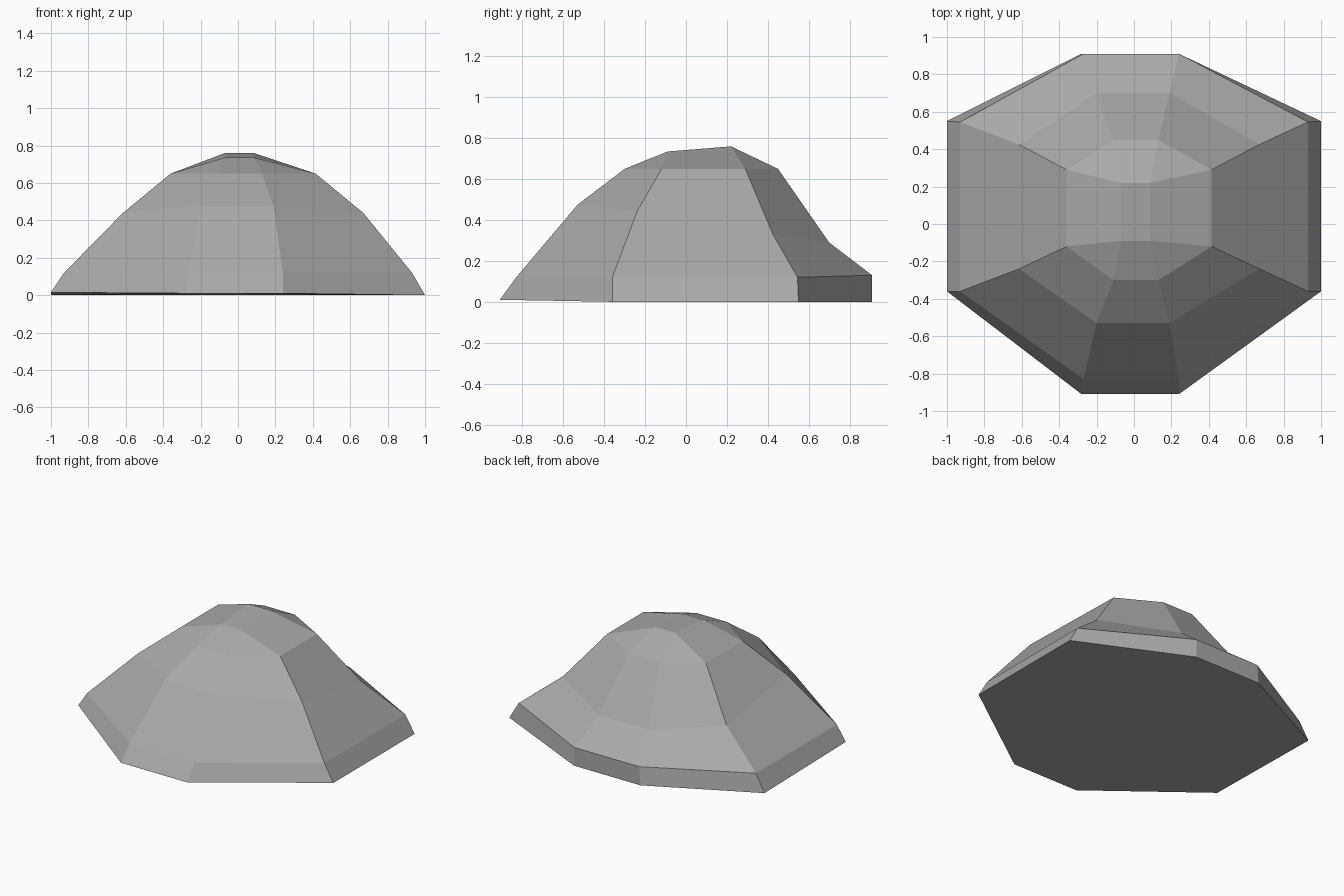
import bpy
import bmesh

cube = bpy.data.objects.get("Cube")
if cube:
    bpy.data.objects.remove(cube, do_unlink=True)

# Plain grey stone
stone = bpy.data.materials.new("grey stone")
stone.use_nodes = True
grey = (0.4, 0.4, 0.4, 1)
stone.diffuse_color = grey
stone.node_tree.nodes["Principled BSDF"].inputs["Base Color"].default_value = grey


def ring(end_x, side_x, end_y, side_y, end_z, side_z):
    """Eight-sided ring, counter-clockwise from the front left-hand corner.
    Pairs are (low x, high x) or (front, back); side_z is front -x, front +x, back."""
    (ex0, ex1), (sx0, sx1) = end_x, side_x
    (ey0, ey1), (sy0, sy1) = end_y, side_y
    return [
        (ex0, ey0, end_z[0]), (ex1, ey0, end_z[0]),
        (sx1, sy0, side_z[1]), (sx1, sy1, side_z[2]),
        (ex1, ey1, end_z[1]), (ex0, ey1, end_z[1]),
        (sx0, sy1, side_z[2]), (sx0, sy0, side_z[0]),
    ]


# Rings from the ground to the crown; the last collapses to four corners
rings = [
    ring((-.28, .24), (-1, 1), (-.91, .91), (-.36, .55), (.01, 0), (.015, 0, 0)),
    ring((-.27, .24), (-.93, .93), (-.83, .91), (-.36, .545), (.12, .13), (.12, .12, .12)),
    ring((-.20, .19), (-.615, .67), (-.53, .70), (-.24, .425), (.475, .29), (.44, .44, .33)),
    ring((-.11, .13), (-.36, .415), (-.30, .45), (-.12, .29), (.65, .65), (.65, .65, .65)),
    ring((-.07, .085), (-.07, .085), (-.09, .22), (-.09, .22), (.735, .76), (.735, .735, .76)),
]

# Loft the rings into one closed boulder
bm = bmesh.new()
loops = [[bm.verts.new(p) for p in r] for r in rings]
for low, high in zip(loops, loops[1:]):
    for i in range(8):
        j = (i + 1) % 8
        bm.faces.new((low[i], low[j], high[j], high[i]))
bm.faces.new(loops[0][::-1])
bm.faces.new(loops[-1])
bmesh.ops.remove_doubles(bm, verts=loops[-1], dist=0.001)
bmesh.ops.recalc_face_normals(bm, faces=bm.faces)

mesh = bpy.data.meshes.new("boulder")
bm.to_mesh(mesh)
bm.free()
mesh.materials.append(stone)
boulder = bpy.data.objects.new("boulder", mesh)
bpy.context.collection.objects.link(boulder)
